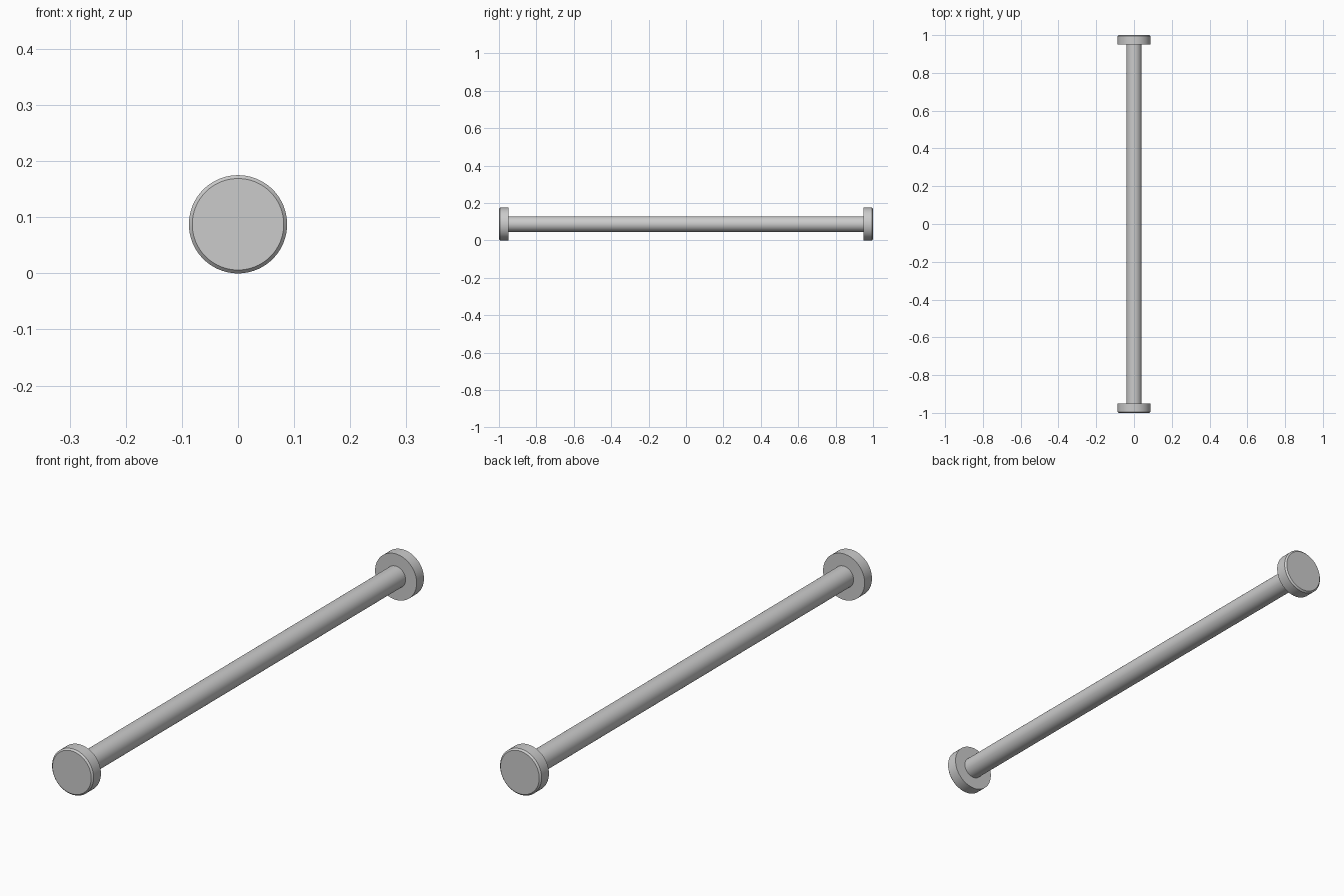
import bpy, bmesh, math

if "Cube" in bpy.data.objects:
    bpy.data.objects.remove(bpy.data.objects["Cube"])

SIDES = 96
R_CAP, R_ROD, CAP_T, CHAMFER = 0.0875, 0.041, 0.05, 0.006


def lathe(name, profile):
    """Closed solid turned about the y axis from (radius, y) rings."""
    bm = bmesh.new()
    rings = []
    for r, y in profile:
        rings.append([bm.verts.new((r * math.cos(2 * math.pi * i / SIDES), y,
                                    r * math.sin(2 * math.pi * i / SIDES)))
                      for i in range(SIDES)])
    for a, b in zip(rings, rings[1:]):
        for i in range(SIDES):
            j = (i + 1) % SIDES
            bm.faces.new((a[i], a[j], b[j], b[i]))
    bm.faces.new(rings[0])
    bm.faces.new(rings[-1])
    bmesh.ops.recalc_face_normals(bm, faces=bm.faces)
    mesh = bpy.data.meshes.new(name)
    bm.to_mesh(mesh)
    bm.free()
    obj = bpy.data.objects.new(name, mesh)
    bpy.context.collection.objects.link(obj)
    obj.location.z = R_CAP
    bpy.ops.object.select_all(action='DESELECT')
    obj.select_set(True)
    bpy.context.view_layer.objects.active = obj
    bpy.ops.object.shade_smooth_by_angle(angle=math.radians(30))
    return obj


# long round bar
inner = 1 - CAP_T
lathe("rod", [(R_ROD, -inner), (R_ROD, inner)])

# end discs, chamfered on the outer face
for name, s in (("front_end_cap", -1), ("back_end_cap", 1)):
    lathe(name, [(R_CAP, s * inner), (R_CAP, s * (1 - CHAMFER)),
                 (R_CAP - CHAMFER, s)])
